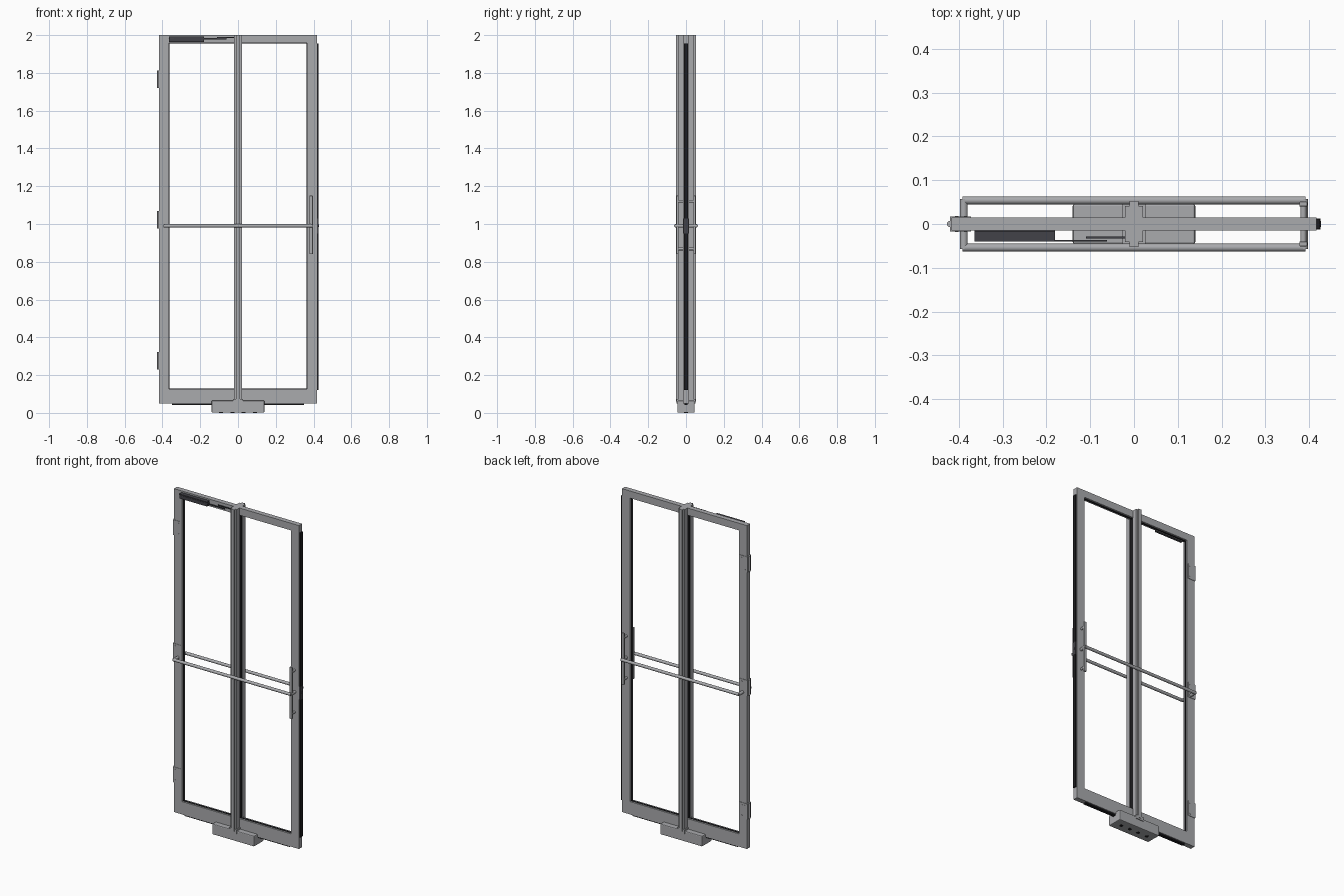
import bpy, bmesh, math
from mathutils import Vector

if "Cube" in bpy.data.objects:
    bpy.data.objects.remove(bpy.data.objects["Cube"])


def material(name, rgb):
    m = bpy.data.materials.new(name)
    m.diffuse_color = (*rgb, 1)
    m.use_nodes = True
    m.node_tree.nodes["Principled BSDF"].inputs["Base Color"].default_value = m.diffuse_color
    return m


ALU = material("brushed_grey", (0.40, 0.405, 0.42))
DARK = material("dark_grey", (0.055, 0.055, 0.065))
BLACK = material("black_rubber", (0.012, 0.012, 0.014))


def finish(name, bm, mat, bevel=0, smooth=False):
    bmesh.ops.recalc_face_normals(bm, faces=bm.faces)
    me = bpy.data.meshes.new(name)
    bm.to_mesh(me)
    bm.free()
    me.materials.append(mat)
    ob = bpy.data.objects.new(name, me)
    bpy.context.collection.objects.link(ob)
    if bevel:
        b = ob.modifiers.new("bevel", "BEVEL")
        b.width, b.segments = bevel, 2
    if smooth:
        bpy.context.view_layer.objects.active = ob
        ob.select_set(True)
        bpy.ops.object.shade_smooth_by_angle(angle=math.radians(35))
        ob.select_set(False)
    return ob


def box(name, x, y, z, mat=ALU, bevel=0):
    bm = bmesh.new()
    bmesh.ops.create_cube(bm, size=1)
    for v in bm.verts:
        v.co = Vector([(a + b) / 2 + c * (b - a) for (a, b), c in zip((x, y, z), v.co)])
    return finish(name, bm, mat, bevel)


def rod(name, a, b, r, mat=ALU, n=24):
    a, b = Vector(a), Vector(b)
    bm = bmesh.new()
    bmesh.ops.create_cone(bm, cap_ends=True, segments=n, radius1=r, radius2=r, depth=(b - a).length)
    rot = (b - a).to_track_quat("Z", "Y")
    for v in bm.verts:
        v.co = rot @ v.co + (a + b) / 2
    return finish(name, bm, mat, smooth=True)


def ring(name, outer, inner, depth, mat):
    # rectangular frame in the xz plane, given as (x0, x1, z0, z1)
    bm = bmesh.new()
    loops = []
    for y in (-depth, depth):
        for x0, x1, z0, z1 in (outer, inner):
            loops.append([bm.verts.new(p) for p in
                          ((x0, y, z0), (x1, y, z0), (x1, y, z1), (x0, y, z1))])
    of, nf, ob, nb = loops
    for p, q in ((of, nf), (nf, nb), (nb, ob), (ob, of)):
        for i in range(4):
            j = (i + 1) % 4
            bm.faces.new((p[i], p[j], q[j], q[i]))
    return finish(name, bm, mat)


# door leaf with a thin gasket lining the opening
ring("door_frame", (-0.417, 0.417, 0.05, 2.0), (-0.364, 0.364, 0.127, 1.957), 0.015, ALU)
ring("opening_gasket", (-0.364, 0.364, 0.127, 1.957), (-0.362, 0.362, 0.129, 1.955), 0.005, BLACK)
box("edge_seal", (0.417, 0.425), (-0.011, 0.011), (0.12, 1.955), BLACK)
box("bottom_seal", (-0.35, 0.35), (-0.009, 0.009), (0.042, 0.05), BLACK)

# stepped centre post, extruded from a mirrored half profile
half = [(0.010, -0.052), (0.010, -0.041), (0.020, -0.041), (0.020, -0.015), (0.014, -0.015)]
side = half + [(x, -y) for x, y in reversed(half)]
profile = side + [(-x, y) for x, y in reversed(side)]
bm = bmesh.new()
face = bm.faces.new([bm.verts.new((x, y, 0.06)) for x, y in profile])
top = bmesh.ops.extrude_face_region(bm, geom=[face])
for v in top["geom"]:
    if isinstance(v, bmesh.types.BMVert):
        v.co.z = 2.0
finish("centre_post", bm, ALU)
for s in (-1, 1):
    box("post_gasket", sorted((s * 0.014, s * 0.017)), (-0.0149, 0.0149), (0.127, 1.957), BLACK)

# floor block with collar and screw heads below
box("base_block", (-0.14, 0.14), (-0.046, 0.046), (0.001, 0.065), ALU, 0.005)
box("base_collar", (-0.026, 0.026), (-0.05, 0.05), (0.05, 0.074), ALU)
for i in range(4):
    x = -0.09 + i * 0.06
    rod("base_screw", (x, 0, 0.0), (x, 0, 0.004), 0.011, BLACK, 16)

# push bars and pull handles on both faces
for s in (-1, 1):
    rod("push_bar", (-0.392, s * 0.054, 0.99), (0.392, s * 0.054, 0.99), 0.009)
    for x in (-0.389, 0.389):
        rod("bar_bracket", (x, s * 0.014, 0.99), (x, s * 0.057, 0.99), 0.009)
    box("pull_handle", (0.378, 0.396), sorted((s * 0.040, s * 0.051)), (0.84, 1.15), ALU, 0.002)
    for z in (0.868, 1.12):
        rod("handle_standoff", (0.387, s * 0.014, z), (0.387, s * 0.042, z), 0.007)

# three hinges on the left edge
for z in (0.23, 0.975, 1.72):
    rod("hinge_knuckle", (-0.421, 0, z), (-0.421, 0, z + 0.093), 0.007)
    box("hinge_wrap", (-0.421, -0.372), (-0.0175, 0.0175), (z, z + 0.093))
    for s in (-1, 1):
        for x in (-0.405, -0.385):
            for dz in (0.015, 0.078):
                rod("hinge_screw", (x, s * 0.017, z + dz), (x, s * 0.0188, z + dz), 0.004, ALU, 12)

# latch on the right edge
box("latch_plate", (0.417, 0.4258), (-0.012, 0.012), (0.95, 1.03), DARK)
rod("latch_bolt", (0.415, 0, 0.99), (0.4275, 0, 0.99), 0.007, DARK)

# closer at the top left with its folding arm
box("closer_body", (-0.365, -0.18), (-0.038, -0.014), (1.963, 1.984), DARK, 0.002)
box("closer_rail", (-0.365, -0.18), (-0.040, -0.016), (1.986, 1.992), DARK)
rod("closer_pivot", (-0.33, -0.028, 1.98), (-0.33, -0.028, 1.99), 0.008, DARK)
box("closer_arm_long", (-0.34, -0.062), (-0.040, -0.036), (1.978, 1.985), DARK)
box("closer_arm_short", (-0.11, -0.02), (-0.033, -0.029), (1.985, 1.991), DARK)
